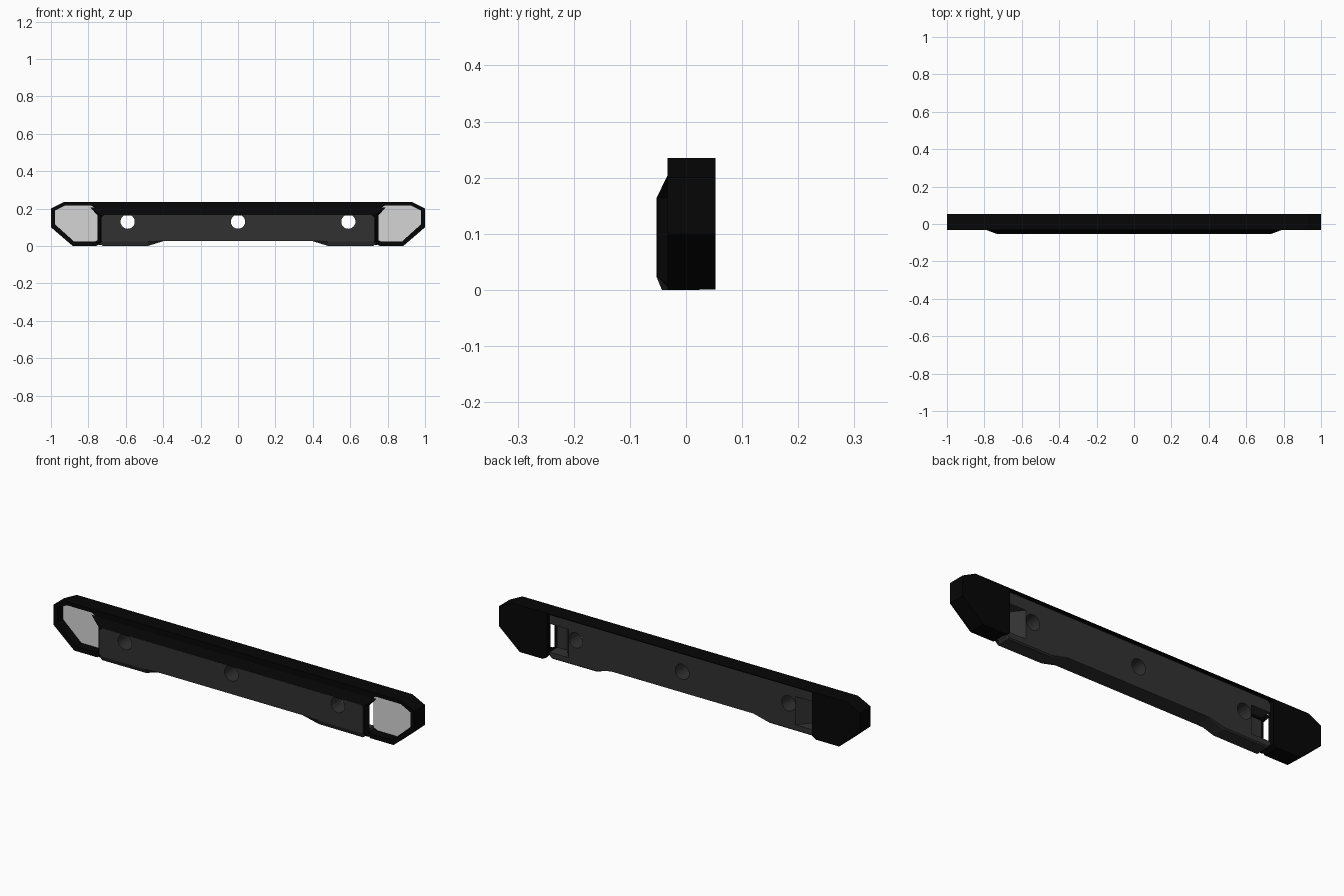
import bpy, bmesh, math

if "Cube" in bpy.data.objects:
    bpy.data.objects.remove(bpy.data.objects["Cube"])


def material(name, rgb):
    m = bpy.data.materials.new(name)
    m.diffuse_color = (*rgb, 1)
    m.use_nodes = True
    m.node_tree.nodes["Principled BSDF"].inputs["Base Color"].default_value = m.diffuse_color
    return m


BLACK = material("black plastic", (0.0017, 0.0017, 0.0017))
GREY = material("dark grey panel", (0.031, 0.031, 0.031))
LENS = material("light grey lens", (0.66, 0.66, 0.66))


def finish(bm, name, mats):
    bmesh.ops.recalc_face_normals(bm, faces=bm.faces)
    me = bpy.data.meshes.new(name)
    bm.to_mesh(me)
    bm.free()
    for m in mats:
        me.materials.append(m)
    ob = bpy.data.objects.new(name, me)
    bpy.context.collection.objects.link(ob)
    return ob


def loft(name, rings, mats, last_mat=0):
    """Skin equal-length rings of 3D points and cap both ends."""
    bm = bmesh.new()
    vs = [[bm.verts.new(p) for p in r] for r in rings]
    n = len(rings[0])
    for a, b in zip(vs, vs[1:]):
        for i in range(n):
            j = (i + 1) % n
            bm.faces.new((a[i], a[j], b[j], b[i]))
    bm.faces.new(vs[0])
    bm.faces.new(vs[-1]).material_index = last_mat
    return finish(bm, name, mats)


def hull(name, points, mats):
    bm = bmesh.new()
    for p in points:
        bm.verts.new(p)
    bmesh.ops.convex_hull(bm, input=bm.verts)
    return finish(bm, name, mats)


def at_y(pts, y, s=1):
    return [(s * x, y, z) for x, z in pts]


def cut(ob, cutter):
    cutter.hide_render = True
    cutter.hide_set(True)
    cutter.display_type = 'WIRE'
    mod = ob.modifiers.new("cut", 'BOOLEAN')
    mod.operation = 'DIFFERENCE'
    mod.solver = 'EXACT'
    mod.object = cutter


# Centre panel: raised middle of the bottom edge, chamfered lower front
def panel_ring(y, top, lift, side):
    half = [(0.395, 0.027), (0.48, 0.001 + lift), (side - 0.012, lift),
            (side, 0.012 + lift), (side, top - 0.014), (side - 0.014, top)]
    return at_y(half + [(-x, z) for x, z in reversed(half)], y)


panel = loft("centre_panel", [panel_ring(-0.0525, 0.165, 0.023, 0.731),
                              panel_ring(-0.043, 0.165, 0.0, 0.735),
                              panel_ring(-0.033, 0.165, 0.0, 0.735),
                              panel_ring(-0.029, 0.232, 0.0, 0.735),
                              panel_ring(0.024, 0.232, 0.0, 0.735),
                              panel_ring(0.031, 0.232, 0.006, 0.735)], [GREY])

# Three round through holes
for i, x in enumerate((-0.59, 0.0, 0.59)):
    circle = [(x + 0.038 * math.cos(a), 0.130 + 0.038 * math.sin(a))
              for a in (math.tau * k / 32 for k in range(32))]
    cut(panel, loft(f"hole_cutter_{i}", [at_y(circle, -0.1), at_y(circle, 0.1)], [GREY]))

# Rear end pockets with a slanted inner wall, open toward the end housings
for s in (-1, 1):
    plan = [(0.68, -0.031), (0.76, -0.031), (0.76, 0.031 + 0.02), (0.613, 0.051)]
    cut(panel, loft(f"pocket_cutter_{s}", [[(s * x, y, z) for x, y in plan]
                                           for z in (0.033, 0.175)], [GREY]))

# Top bar: L-shaped section with a thin rear overhang
section = [(-0.033, 0.165), (-0.026, 0.165), (-0.026, 0.231),
           (0.0525, 0.231), (0.0525, 0.235), (-0.033, 0.235)]
loft("top_bar", [[(x, y, z) for y, z in section] for x in (-0.752, 0.752)], [BLACK])

# Sloping brow above the panel, tapering at its ends
hull("brow", [(s * x, y, z) for s in (-1, 1) for x, y, z in (
    (0.735, -0.0525, 0.164), (0.751, -0.032, 0.164),
    (0.751, -0.032, 0.19), (0.79, -0.032, 0.206))], [BLACK])

front = [(0.742, 0.235), (0.93, 0.235), (1.0, 0.20), (1.0, 0.10),
         (0.885, 0.001), (0.757, 0.001), (0.742, 0.014)]
back = [(max(x, 0.735) if x > 0.75 else 0.735, z) for x, z in front]
opening = [(0.749, 0.032), (0.764, 0.024), (0.877, 0.024), (0.978, 0.115),
           (0.978, 0.19), (0.925, 0.217), (0.786, 0.217), (0.742, 0.188)]

for side, s in (("left", -1), ("right", 1)):
    # Slanted strip closing each end of the panel
    hull(f"{side}_end_strip", [(s * x, y, z) for x, y, z in (
        (0.729, -0.052, 0.025), (0.736, -0.052, 0.025),
        (0.729, -0.052, 0.165), (0.736, -0.052, 0.165),
        (0.725, -0.032, 0.004), (0.745, -0.032, 0.004), (0.751, -0.032, 0.012),
        (0.725, -0.032, 0.19), (0.751, -0.032, 0.19))], [BLACK])
    # Housing back, its front face being the deep-set lens
    loft(f"{side}_lamp_housing", [at_y(back, 0.0525, s), at_y(front, 0.012, s)],
         [BLACK, LENS], last_mat=1)
    # Surround in front of the lens, open on the inner side
    loft(f"{side}_lamp_rim", [at_y(front + opening, y, s) for y in (-0.033, 0.012)], [BLACK])
